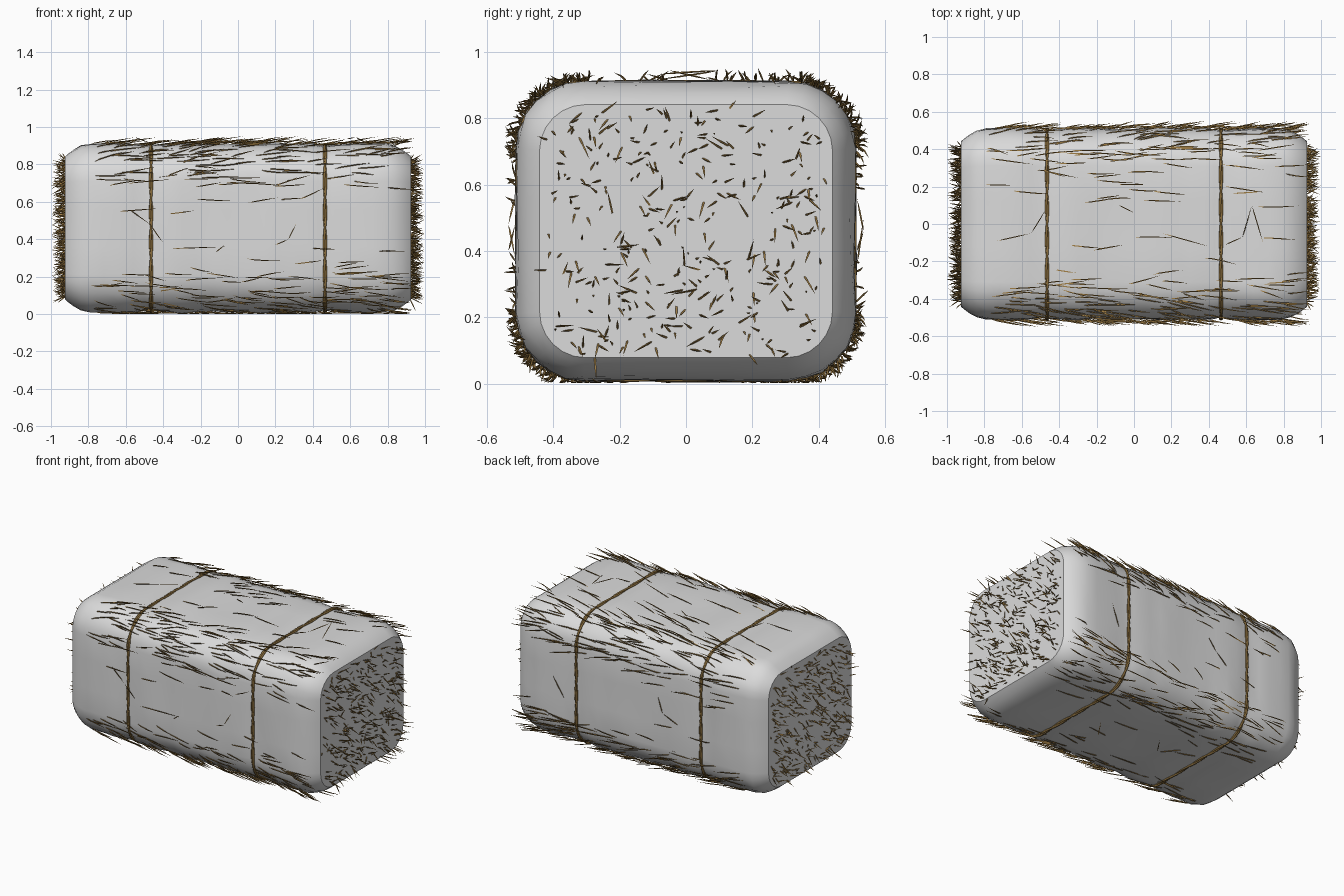
import bpy, bmesh, math, random
from mathutils import Vector

random.seed(7)
cube = bpy.data.objects.get("Cube")
if cube:
    bpy.data.objects.remove(cube, do_unlink=True)

CZ = 0.46            # height of the bale axis
HY, HZ, R = 0.51, 0.45, 0.2


def material(name, rgb):
    m = bpy.data.materials.new(name)
    m.use_nodes = True
    m.diffuse_color = (*rgb, 1)
    m.node_tree.nodes["Principled BSDF"].inputs["Base Color"].default_value = (*rgb, 1)
    return m


grey = material("pale grey", (0.71, 0.71, 0.71))
straw = material("straw brown", (0.33, 0.195, 0.055))
twine = material("twine brown", (0.27, 0.165, 0.05))


def section(x, hy, hz, r, steps=6):
    """Rounded rectangle around the bale axis, with outward normals."""
    out = []
    for k, (sy, sz) in enumerate(((1, 1), (-1, 1), (-1, -1), (1, -1))):
        for i in range(steps + 1):
            a = math.pi / 2 * (k + i / steps)
            n = Vector((0, math.cos(a), math.sin(a)))
            out.append((Vector((x, sy * (hy - r), CZ + sz * (hz - r))) + n * r, n))
        # extra points along the flat side
        ny, nz = ((0, 1), (-1, 0), (0, -1), (1, 0))[k]
        span = (hy - r) if nz else (hz - r)
        for t in (0.4, -0.4):
            side = Vector((0, nz * t * span, -ny * t * span))
            out.append((Vector((x, ny * hy, CZ + nz * hz)) + side, Vector((0, ny, nz))))
    return out


def finish(bm, name, mat, smooth=False):
    bmesh.ops.recalc_face_normals(bm, faces=bm.faces)
    me = bpy.data.meshes.new(name)
    bm.to_mesh(me)
    bm.free()
    me.materials.append(mat)
    ob = bpy.data.objects.new(name, me)
    bpy.context.collection.objects.link(ob)
    if smooth:
        bpy.ops.object.select_all(action='DESELECT')
        ob.select_set(True)
        bpy.context.view_layer.objects.active = ob
        bpy.ops.object.shade_smooth_by_angle(angle=math.radians(30))


# Bale body: stacked rounded sections, narrowed at the ends and under the twine
def inset(x):
    ax = abs(x)
    e = max(0, (ax - 0.78) / 0.145)
    return 0.068 * e ** 2 + 0.01 * math.exp(-((ax - 0.465) / 0.05) ** 2)


bm = bmesh.new()
half = [0.06, 0.14, 0.22, 0.3, 0.38, 0.43, 0.465, 0.5, 0.56, 0.64, 0.72, 0.79, 0.84, 0.88, 0.91, 0.925]
rings = []
for x in [-v for v in reversed(half)] + half:
    d = inset(x)
    jitter = 0 if abs(x) > 0.85 else 0.004
    swell = random.uniform(-jitter, jitter)
    ring = []
    for p, n in section(x, HY - d, HZ - d, R - d * 0.9):
        ring.append(bm.verts.new(p + n * (swell + random.uniform(-jitter, jitter))))
    rings.append(ring)
for a, b in zip(rings, rings[1:]):
    for i in range(len(a)):
        j = (i + 1) % len(a)
        bm.faces.new((a[i], a[j], b[j], b[i]))
bm.faces.new(rings[0])
bm.faces.new(rings[-1])
finish(bm, "bale_body", grey, True)

# Two loosely twisted strands of twine around each third of the bale
for side, sx in (("left", 1), ("right", -1)):
    for strand in range(2):
        cu = bpy.data.curves.new(f"{side}_twine_{strand + 1}", 'CURVE')
        cu.dimensions = '3D'
        cu.bevel_depth = 0.0065
        cu.bevel_resolution = 1
        pts = section(sx * 0.465, HY - 0.005, HZ - 0.005, R, 10)
        dense = []
        for (p, n), (q, m) in zip(pts, pts[1:] + pts[:1]):
            count = max(1, round((q - p).length / 0.03))
            dense += [(p.lerp(q, t / count), n.lerp(m, t / count)) for t in range(count)]
        sp = cu.splines.new('POLY')
        sp.points.add(len(dense) - 1)
        sp.use_cyclic_u = True
        for i, (p, n) in enumerate(dense):
            w = i * math.tau * 10 / len(dense) + strand * math.pi
            q = p + n * 0.004 * math.sin(w) + Vector((0.005 * math.cos(w), 0, 0))
            q.z = max(q.z, 0.007)
            sp.points[i].co = (*q, 1)
        cu.materials.append(twine)
        bpy.context.collection.objects.link(bpy.data.objects.new(cu.name, cu))


def stalk(bm, a, b, width, bend=Vector()):
    """Thin three-sided blade, pointed at both ends and bowed at the middle."""
    d = (b - a).normalized()
    u = d.cross(Vector((0.3, 0.5, 0.8))).normalized()
    v = d.cross(u)
    rings = []
    for t in (0.2, 0.6):
        mid = a.lerp(b, t) + bend
        ring = []
        for k in range(3):
            w = k * math.tau / 3
            p = mid + (u * math.cos(w) + v * math.sin(w)) * width
            p.z = max(p.z, 0.001)
            ring.append(bm.verts.new(p))
        rings.append(ring)
    root, tip = bm.verts.new(a), bm.verts.new(b)
    low, high = rings
    for k in range(3):
        bm.faces.new((root, low[k], low[k - 1]))
        bm.faces.new((low[k], high[k], high[k - 1], low[k - 1]))
        bm.faces.new((tip, high[k - 1], high[k]))


# Straw bristling from the cut ends
for side, sx in (("left", 1), ("right", -1)):
    bm = bmesh.new()
    for _ in range(360):
        while True:
            y, z = random.uniform(-0.42, 0.42), random.uniform(-0.37, 0.37)
            if max(0, abs(y) - 0.3) ** 2 + max(0, abs(z) - 0.25) ** 2 < 0.0145:
                break
        root = Vector((sx * 0.915, y, CZ + z))
        tip = Vector((sx * random.uniform(0.94, 1.0), y + random.gauss(0, 0.028),
                      CZ + z + random.gauss(0, 0.028)))
        stalk(bm, root, tip, 0.0033)
    finish(bm, f"{side}_end_straw", straw)

# Straw swept lengthwise, thick on the four rounded edges and thin on the flats
for sy in (1, -1):
    for sz in (1, -1):
        bm = bmesh.new()
        for _ in range(150):
            a = random.uniform(-22, 112) if random.random() < 0.3 else random.uniform(-4, 94)
            c = math.radians(min(90, max(0, a)))
            slide_z = max(0, -a) * 0.008
            slide_y = max(0, a - 90) * 0.011
            n = Vector((0, sy * math.cos(c), sz * math.sin(c)))
            t = Vector((0, -n.z, n.y))
            x = random.uniform(-0.8, 0.82)
            d = inset(x)
            p = Vector((x, sy * (HY - R - d - slide_y), CZ + sz * (HZ - R - d - slide_z))) + n * (R - 0.003)
            length = min(random.uniform(0.12, 0.24), 0.94 - x)
            q = p + Vector((length, 0, 0)) + n * random.uniform(0.012, 0.045) + t * random.gauss(0, 0.022)
            p.z, q.z = max(p.z, 0.003), max(q.z, 0.003)
            stalk(bm, p, q, 0.0034, n * 0.004 + t * random.gauss(0, 0.003))
        finish(bm, f"{'back' if sy > 0 else 'front'}_{'top' if sz > 0 else 'bottom'}_edge_straw", straw)

# Loose bent stalks lying on the flats
front, top, back, low = -0.516, 0.915, 0.516, 0.006
loose = [
    [(-0.58, front, 0.56), (-0.47, front - 0.02, 0.48), (-0.4, front, 0.38)],
    [(0.2, front, 0.37), (0.27, front - 0.02, 0.4), (0.31, front, 0.48)],
    [(-0.38, front, 0.35), (-0.07, front - 0.01, 0.36)],
    [(-0.12, front, 0.33), (-0.07, front - 0.01, 0.37)],
    [(-0.73, -0.09, top), (-0.55, -0.05, top + 0.03), (-0.47, 0.08, top)],
    [(0.49, -0.11, top), (0.58, -0.07, top + 0.02), (0.63, 0.1, top + 0.03), (0.69, -0.1, top)],
    [(0.15, -0.05, top), (0.4, -0.12, top + 0.02)],
    [(-0.08, 0.1, top), (0.0, 0.06, top + 0.01)],
    [(-0.3, back, 0.4), (-0.2, back + 0.02, 0.46), (-0.15, back, 0.56)],
    [(0.55, back, 0.36), (0.62, back + 0.02, 0.5)],
    [(-0.3, 0.1, low), (-0.2, -0.02, low), (-0.12, 0.1, low)],
    [(0.2, -0.1, low), (0.3, 0.05, low)],
]
bm = bmesh.new()
for path in loose:
    for a, b in zip(path, path[1:]):
        stalk(bm, Vector(a), Vector(b), 0.003)
finish(bm, "loose_straw", straw)
